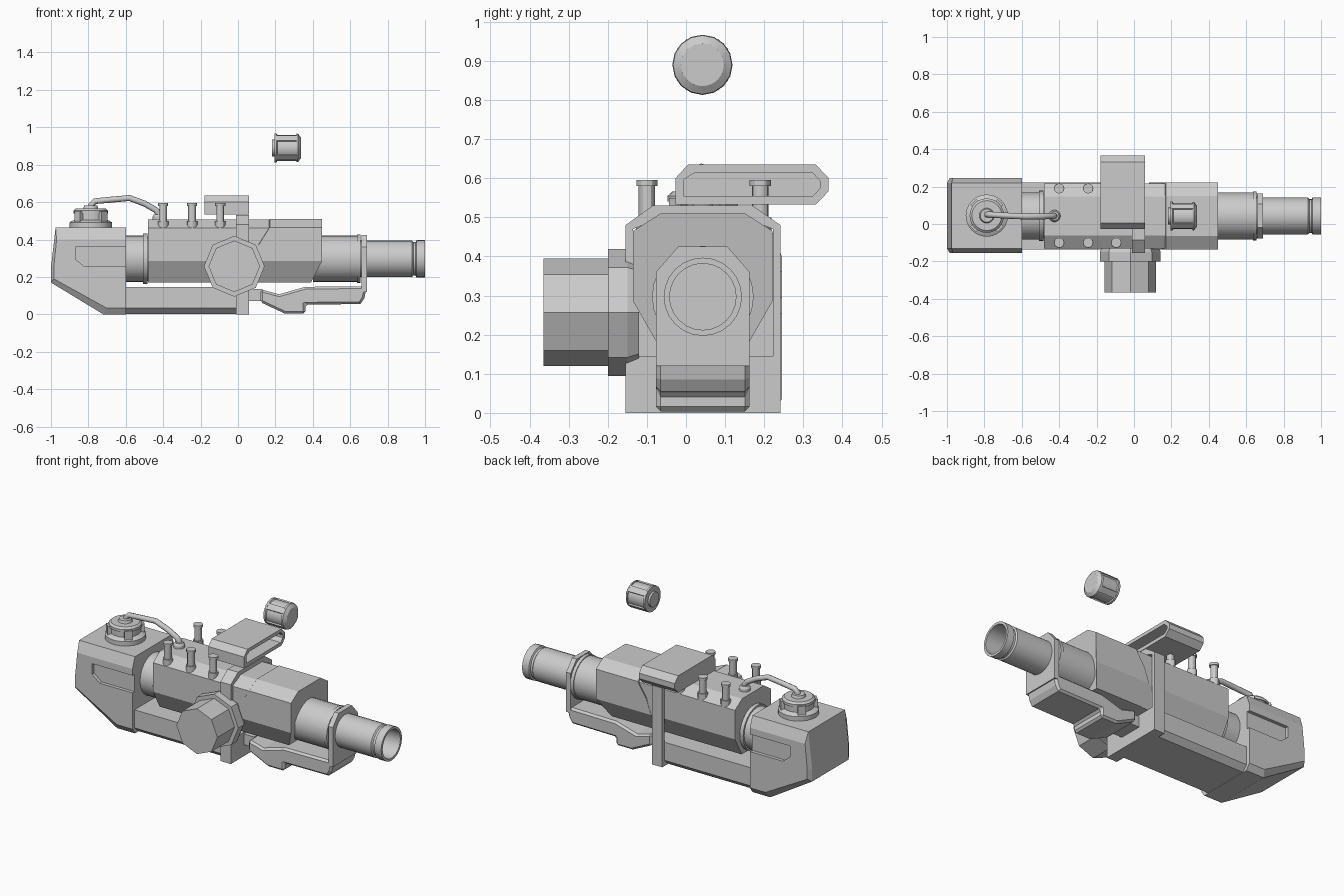
import bpy, bmesh, math
from mathutils import Vector

if "Cube" in bpy.data.objects:
    bpy.data.objects.remove(bpy.data.objects["Cube"])

CY, CZ = 0.043, 0.297          # barrel axis


def loft(name, rings, smooth=False):
    """Skin equal-length point rings and cap both ends."""
    bm = bmesh.new()
    vs = [[bm.verts.new(p) for p in r] for r in rings]
    n = len(vs[0])
    for a, b in zip(vs, vs[1:]):
        for i in range(n):
            bm.faces.new((a[i], a[(i + 1) % n], b[(i + 1) % n], b[i]))
    bm.faces.new(vs[0])
    bm.faces.new(vs[-1])
    bmesh.ops.remove_doubles(bm, verts=bm.verts, dist=1e-5)
    bmesh.ops.recalc_face_normals(bm, faces=bm.faces)
    me = bpy.data.meshes.new(name)
    bm.to_mesh(me)
    bm.free()
    ob = bpy.data.objects.new(name, me)
    bpy.context.collection.objects.link(ob)
    if smooth:
        bpy.ops.object.select_all(action='DESELECT')
        ob.select_set(True)
        bpy.context.view_layer.objects.active = ob
        bpy.ops.object.shade_smooth_by_angle(angle=math.radians(30))
    return ob


def prism_x(name, yz, x0, x1):
    return loft(name, [[(x, y, z) for y, z in yz] for x in (x0, x1)])


def prism_y(name, xz, y0, y1):
    return loft(name, [[(x, y, z) for x, z in xz] for y in (y0, y1)])


def box(name, x0, x1, y0, y1, z0, z1):
    return prism_x(name, [(y0, z0), (y1, z0), (y1, z1), (y0, z1)], x0, x1)


def lathe(name, axis, c, prof, segs=24, smooth=True, phase=0.0):
    """Turn (position, radius) pairs about an axis through the point c."""
    k = 'xyz'.index(axis)
    rings = []
    for t, r in prof:
        ring = []
        for i in range(segs):
            a = 2 * math.pi * i / segs + phase
            p = Vector(c)
            p[k] = t
            p[(k + 1) % 3] += r * math.cos(a)
            p[(k + 2) % 3] += r * math.sin(a)
            ring.append(p)
        rings.append(ring)
    return loft(name, rings, smooth)


def chamfer(ob, w):
    m = ob.modifiers.new("chamfer", 'BEVEL')
    m.width, m.segments, m.limit_method = w, 1, 'ANGLE'
    m.angle_limit = math.radians(60)


def cut(ob, cutter):
    m = ob.modifiers.new("cut", 'BOOLEAN')
    m.operation, m.solver, m.object = 'DIFFERENCE', 'EXACT', cutter
    cutter.hide_render = True
    cutter.hide_viewport = True


# Rear block with chamfered long edges and side slots
side = [(-.6, .035), (-.705, .035), (-.985, .19), (-.985, .25), (-.97, .40), (-.6, .40)]
core = [(-.6, 0), (-.72, 0), (-1, .17), (-1, .25), (-.975, .465), (-.6, .465)]
block = loft("rear_block", [[(x, y, z) for x, z in pts] for y, pts in
                            ((-.155, side), (-.13, core), (.22, core), (.245, side))])
slot = [(-.87, .36), (-.58, .36), (-.58, .255), (-.82, .255), (-.87, .295)]
cut(block, prism_y("slot_cutter_front", slot, -.3, -.135))
cut(block, prism_y("slot_cutter_back", slot, .225, .4))

# Lower rail behind the strap
prism_x("lower_rail", [(-.135, .145), (-.135, .035), (-.10, .003), (.19, .003),
                       (.222, .035), (.222, .145)], -.65, 0)

# Main body: rear half, then a slightly larger front sleeve with slanted ends
half = [(.178, .285), (.178, .37), (.178, .465), (.108, .51)]
sect = [(-.112, .17)] + [(-d, z) for d, z in half] + [(d, z) for d, z in half[::-1]] + [(.112, .17)]
prism_x("rear_body", [(CY + d * .97, z - .004 * (z > .4)) for d, z in sect], -.48, .2)
back_x = lambda z: .17 if z > .4 else .11 if z > .3 else .08
front_x = lambda z: .39 if z < .2 else .45
loft("front_sleeve", [[(f(z), CY + d, z) for d, z in sect] for f in (back_x, front_x)])

# Strap frame around the body
outer = [(-.155, 0), (-.155, .48), (-.085, .53), (.17, .53), (.242, .48), (.242, 0)]
inner = [(.222, 0), (.222, .47), (.15, .50), (-.065, .50), (-.135, .47), (-.135, 0)]
prism_x("strap", outer + inner, -.01, .06)
box("strap_base", -.01, .06, -.135, .222, 0, .145)

# Barrel pieces
lathe("rear_tube", 'x', (0, CY, CZ), [(-.62, 0), (-.62, .125), (-.508, .125), (-.508, .135),
                                      (-.485, .135), (-.485, .12), (-.4, .12), (-.4, 0)])
lathe("front_tube", 'x', (0, CY, CZ), [(.4, 0), (.4, .125), (.635, .125), (.635, .13),
                                       (.655, .13), (.655, 0)])
lathe("barrel", 'x', (0, CY, CZ), [(.6, 0), (.6, .098), (.93, .098), (.937, .09), (.95, .09),
                                   (.955, .1), (1, .1), (1, .085), (.8, .085), (.8, 0)])

# Bracket plate and lower grip
prism_x("bracket_ring", [(-.077, .12), (-.077, .36), (-.02, .425), (.106, .425),
                         (.163, .36), (.163, .12)], .66, .69)
grip = prism_y("lower_grip", [(.12, .065), (.25, .004), (.36, .004), (.36, .052), (.655, .055),
                              (.675, .085), (.69, .15), (.66, .15), (.36, .147), (.22, .107),
                              (.12, .134)], -.077, .163)
chamfer(grip, .012)
box("grip_link", .05, .13, -.03, .115, .07, .135)

# Hollow top handle
def handle_outline(d):
    return [(-.027 + d, .533 + d), (-.027 + d, .60 - d * .2), (.005 + d * .8, .635 - d),
            (.332 - d * .4, .635 - d), (.365 - d, .60 - d * .4), (.365 - d, .567 + d * .4),
            (.332 - d * .4, .533 + d)]
handle = prism_x("top_handle", handle_outline(0), -.18, .06)
cut(handle, prism_x("handle_cutter", handle_outline(.021), -.14, .2))

# Eight-sided side knob
lathe("side_knob", 'y', (-.02, 0, .257), [(-.12, 0), (-.12, .15), (-.15, .1625), (-.2, .1625),
                                          (-.2, .1375), (-.365, .1375), (-.365, 0)], 8, False)

# Pegs on the top chamfers
for i, x in enumerate((-.40, -.245, -.095)):
    for s, y in (("front", -.10), ("back", .19)):
        lathe(f"peg_{s}_{i + 1}", 'z', (x, y, 0), [(.46, 0), (.46, .028), (.50, .028), (.50, .021),
              (.58, .021), (.58, .027), (.595, .027), (.595, 0)], 12)

# Filler cap on the block, with clips
FX, FY = -.787, .045
lathe("filler_cap", 'z', (FX, FY, 0), [(.45, 0), (.45, .113), (.492, .113), (.50, .10), (.505, .085),
      (.54, .085), (.54, .092), (.555, .092), (.566, .08), (.566, .04), (.582, .035), (.582, 0)])
for i in range(4):
    a = math.radians(45 + 90 * i)
    clip = box(f"filler_clip_{i + 1}", .075, .103, -.022, .022, .49, .55)
    clip.rotation_euler.z = a
    clip.location = (FX, FY, 0)

# Hose from cap to body
crv = bpy.data.curves.new("hose", 'CURVE')
crv.dimensions = '3D'
crv.bevel_depth, crv.bevel_resolution, crv.use_fill_caps = .016, 2, True
path = [(-.785, .05, .565), (-.785, .05, .585), (-.765, .05, .605), (-.69, .045, .612),
        (-.58, .04, .622), (-.50, .04, .592), (-.44, .043, .558), (-.425, .043, .54), (-.425, .043, .50)]
sp = crv.splines.new('POLY')
sp.points.add(len(path) - 1)
for p, c in zip(sp.points, path):
    p.co = (*c, 1)
bpy.context.collection.objects.link(bpy.data.objects.new("hose", crv))
lathe("hose_socket", 'z', (-.425, .043, 0), [(.49, 0), (.49, .032), (.522, .032), (.535, .024), (.535, 0)], 14)

# Loose cap floating above, with clips
lathe("loose_cap", 'x', (0, .042, .89), [(.182, 0), (.182, .045), (.194, .045), (.194, .077), (.206, .077),
      (.210, .07), (.312, .07), (.312, .077), (.322, .075), (.336, .055), (.336, 0)], 16)
for i in range(4):
    clip = box(f"loose_clip_{i + 1}", .20, .315, -.018, .018, .055, .075)
    clip.rotation_euler.x = math.radians(45 + 90 * i)
    clip.location = (0, .042, .89)
